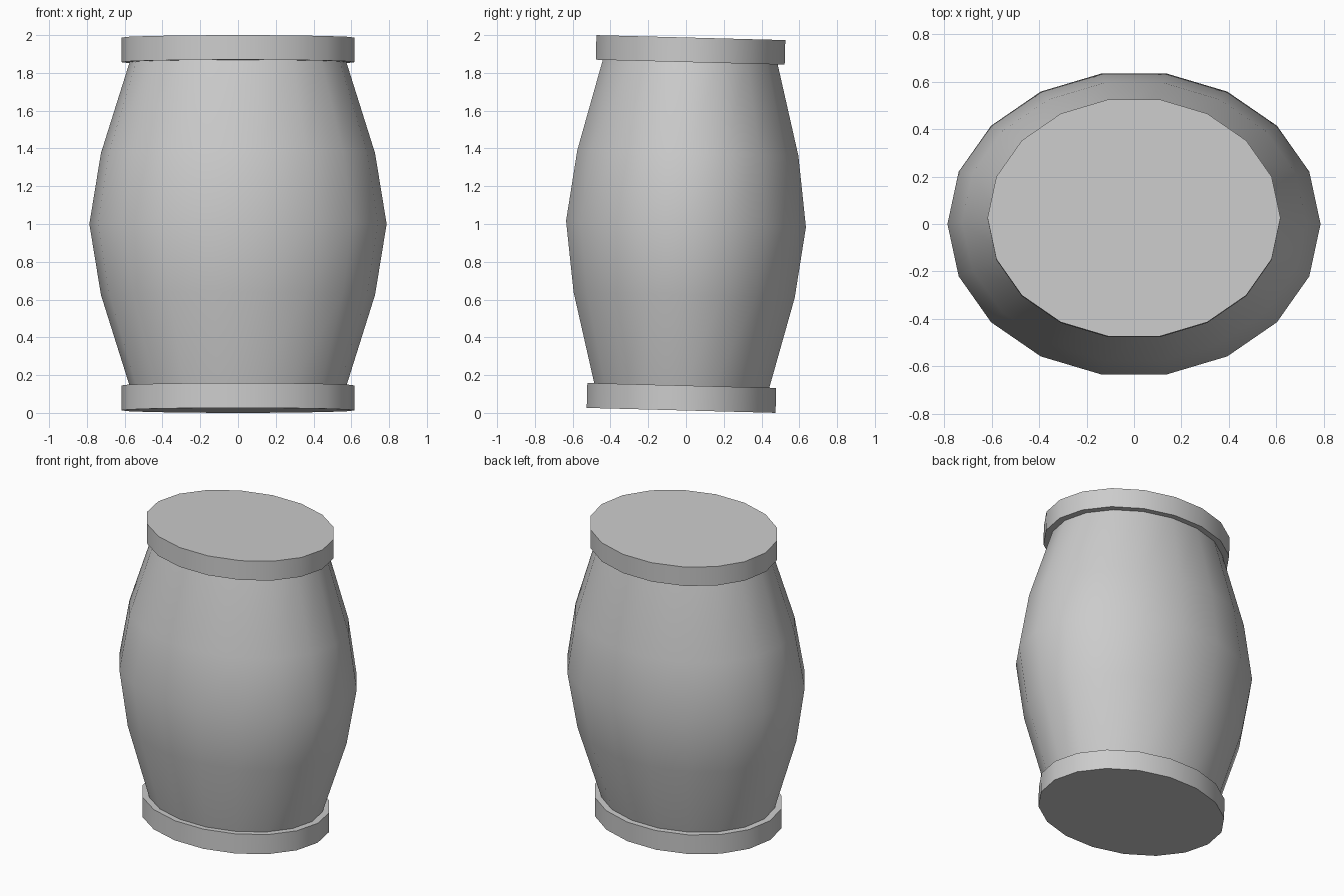
import bpy, bmesh, math
from mathutils import Matrix

if "Cube" in bpy.data.objects:
    bpy.data.objects.remove(bpy.data.objects["Cube"])

SIDES = 18
TILT = Matrix.Translation((0, 0, 1)) @ Matrix.Rotation(math.radians(-1.5), 4, 'X')


def lathe(name, profile, rx, ry):
    """Closed elliptical lathe; profile holds (scale, height) from bottom to top."""
    bm = bmesh.new()
    rings = []
    for s, z in profile:
        angles = [2 * math.pi * i / SIDES for i in range(SIDES)]
        rings.append([bm.verts.new((rx * s * math.cos(a), ry * s * math.sin(a), z))
                      for a in angles])
    for low, high in zip(rings, rings[1:]):
        for i in range(SIDES):
            j = (i + 1) % SIDES
            bm.faces.new((low[i], low[j], high[j], high[i]))
    bm.faces.new(rings[0][::-1])
    bm.faces.new(rings[-1])
    bm.transform(TILT)
    mesh = bpy.data.meshes.new(name)
    bm.to_mesh(mesh)
    bm.free()
    obj = bpy.data.objects.new(name, mesh)
    bpy.context.collection.objects.link(obj)
    bpy.ops.object.select_all(action='DESELECT')
    bpy.context.view_layer.objects.active = obj
    obj.select_set(True)
    bpy.ops.object.shade_smooth_by_angle(angle=math.radians(35))
    return obj


# Bulging barrel body, its ends sunk slightly into the caps
lathe("barrel_body",
      [(0.72, -0.88), (0.922, -0.375), (1, 0), (0.922, 0.375), (0.72, 0.88)],
      0.787, 0.645)

# End caps
lathe("bottom_cap", [(1, -0.987), (1, -0.855)], 0.618, 0.508)
lathe("top_cap", [(1, 0.857), (1, 0.987)], 0.618, 0.508)
